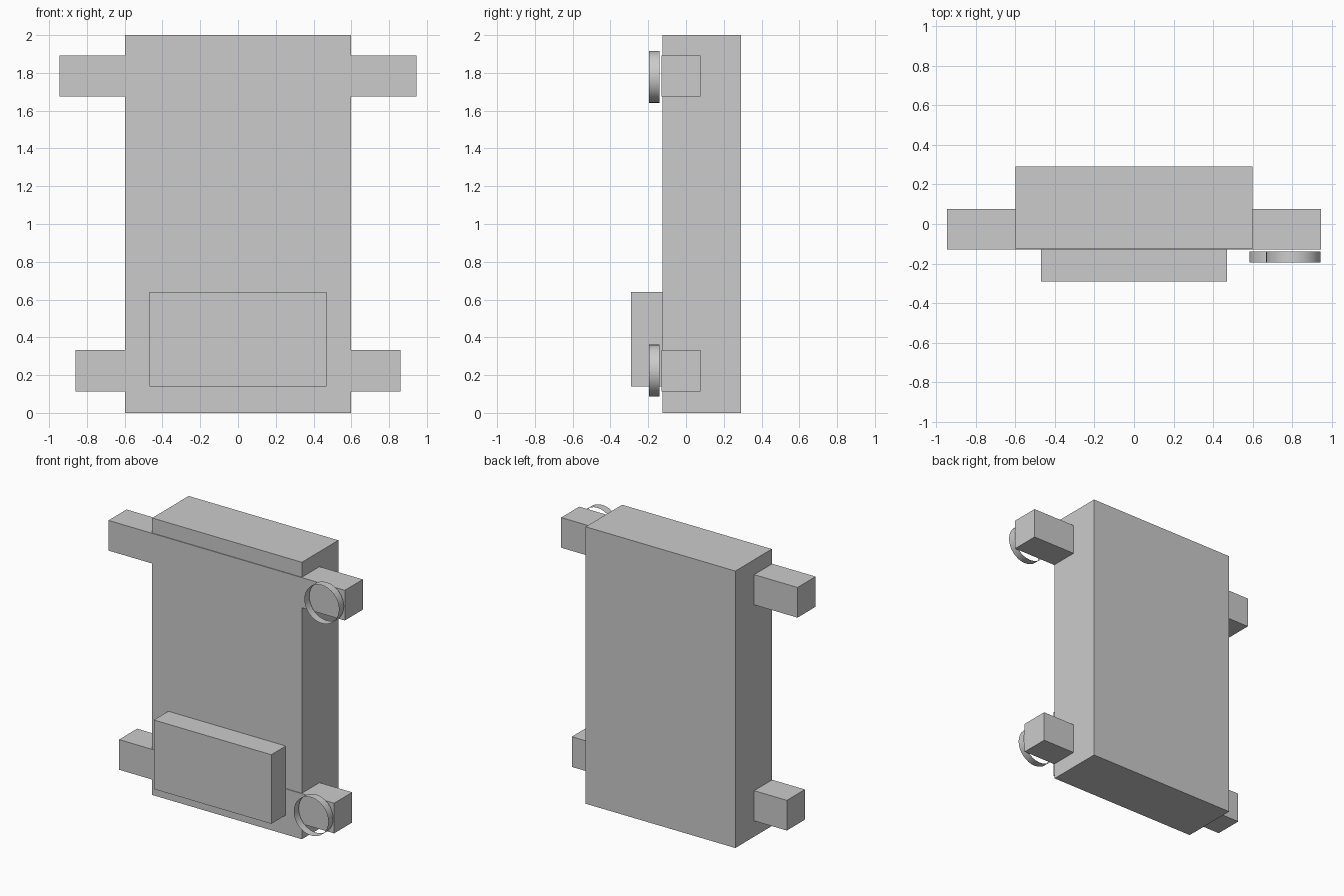
import bpy
import bmesh
from math import radians
from mathutils import Matrix

if "Cube" in bpy.data.objects:
    bpy.data.objects.remove(bpy.data.objects["Cube"])


def box(name, lo, hi):
    """Axis-aligned box between two corners."""
    size = [b - a for a, b in zip(lo, hi)]
    centre = [(a + b) / 2 for a, b in zip(lo, hi)]
    bm = bmesh.new()
    bmesh.ops.create_cube(bm, size=1, matrix=Matrix.Translation(centre) @ Matrix.Diagonal((*size, 1)))
    return finish(name, bm)


def ring(name, x, z, radius=0.138, y0=-0.195, y1=-0.139):
    """Thin open-ended hoop facing the front."""
    bm = bmesh.new()
    matrix = Matrix.Translation((x, (y0 + y1) / 2, z)) @ Matrix.Rotation(radians(90), 4, 'X')
    bmesh.ops.create_cone(bm, cap_ends=False, segments=32, radius1=radius,
                          radius2=radius, depth=y1 - y0, matrix=matrix)
    for face in bm.faces:
        face.smooth = True
    return finish(name, bm)


def finish(name, bm):
    mesh = bpy.data.meshes.new(name)
    bm.to_mesh(mesh)
    bm.free()
    obj = bpy.data.objects.new(name, mesh)
    bpy.context.collection.objects.link(obj)
    return obj


# Main slab and the raised box low on its front
box("body", (-0.598, -0.125, 0), (0.598, 0.291, 2))
box("front_box", (-0.469, -0.29, 0.14), (0.469, -0.125, 0.639))

# Cross bars through the slab, each with a hoop in front of its right end
for label, half, z, ring_z in (("upper", 0.944, 1.783, 1.779), ("lower", 0.859, 0.223, 0.224)):
    box(label + "_cross_bar", (-half, -0.13, z - 0.109), (half, 0.076, z + 0.109))
    ring(label + "_ring", half - 0.139, ring_z)
